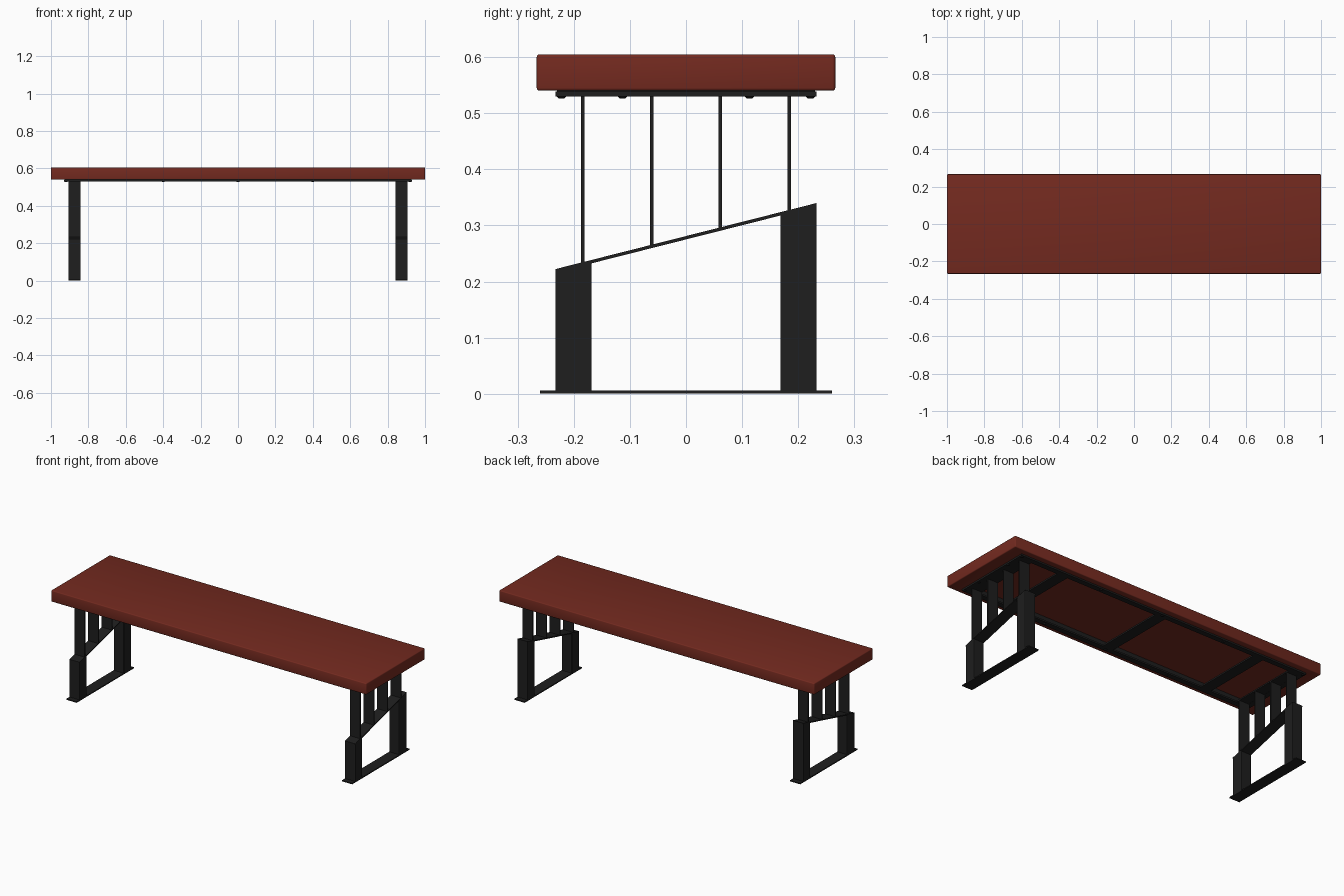
import bpy
import bmesh
import math

if "Cube" in bpy.data.objects:
    bpy.data.objects.remove(bpy.data.objects["Cube"])


def material(name, color):
    m = bpy.data.materials.new(name)
    m.diffuse_color = (*color, 1.0)
    m.use_nodes = True
    m.node_tree.nodes["Principled BSDF"].inputs["Base Color"].default_value = m.diffuse_color
    return m


RED = material("red brown wood", (0.174, 0.023, 0.014))
BLACK = material("black metal", (0.013, 0.013, 0.013))


def finish(name, bm, mat):
    bmesh.ops.recalc_face_normals(bm, faces=bm.faces)
    me = bpy.data.meshes.new(name)
    bm.to_mesh(me)
    bm.free()
    me.materials.append(mat)
    ob = bpy.data.objects.new(name, me)
    bpy.context.collection.objects.link(ob)
    return ob


def prism(name, profile, x0, x1, mat=BLACK, bevel=0.0):
    """Extrude a (y, z) profile from x0 to x1."""
    bm = bmesh.new()
    face = bm.faces.new([bm.verts.new((x0, y, z)) for y, z in profile])
    new = bmesh.ops.extrude_face_region(bm, geom=[face])["geom"]
    verts = [v for v in new if isinstance(v, bmesh.types.BMVert)]
    bmesh.ops.translate(bm, verts=verts, vec=(x1 - x0, 0, 0))
    if bevel:
        # round only the vertical corners
        edges = [e for e in bm.edges if abs(e.verts[0].co.y - e.verts[1].co.y) < 1e-5
                 and abs(e.verts[0].co.x - e.verts[1].co.x) < 1e-5]
        bmesh.ops.bevel(bm, geom=edges, offset=bevel, segments=3, profile=0.5, affect='EDGES')
    return finish(name, bm, mat)


def box(name, x0, x1, y0, y1, z0, z1, mat=BLACK, bevel=0.0):
    return prism(name, [(y0, z0), (y1, z0), (y1, z1), (y0, z1)], x0, x1, mat, bevel)


def bolt(name, x, y, z, r=0.009, h=0.004):
    # low dome hanging below the frame
    bm = bmesh.new()
    bmesh.ops.create_cone(bm, cap_ends=True, segments=16, radius1=r * 0.5, radius2=r, depth=h)
    bmesh.ops.translate(bm, verts=bm.verts, vec=(x, y, z - h / 2))
    return finish(name, bm, BLACK)


# seat slab, hollowed from below, with softened outer edges
CEIL = 0.575          # underside of the seat top inside the hollow
HX, HY = 0.93, 0.233  # outer size of the frame
bm = bmesh.new()
bmesh.ops.create_cube(bm, size=1.0)
for v in bm.verts:
    v.co = (v.co.x * 2, v.co.y * 0.532, 0.5725 + v.co.z * 0.065)
bmesh.ops.bevel(bm, geom=bm.edges[:], offset=0.005, segments=3, profile=0.5, affect='EDGES')
bottom = min(bm.faces, key=lambda f: f.calc_center_median().z)
bmesh.ops.inset_region(bm, faces=[bottom], thickness=0.02)
for v in bottom.verts:
    v.co.x = math.copysign(HX - 0.002, v.co.x)
    v.co.y = math.copysign(HY - 0.002, v.co.y)
new = bmesh.ops.extrude_face_region(bm, geom=[bottom])["geom"]
for v in new:
    if isinstance(v, bmesh.types.BMVert):
        v.co.z = CEIL
bmesh.ops.delete(bm, geom=[bottom], context='FACES_ONLY')
seat = finish("seat", bm, RED)
bpy.context.view_layer.objects.active = seat
seat.select_set(True)
bpy.ops.object.shade_smooth_by_angle(angle=math.radians(40))
seat.select_set(False)

# angle iron ring around the hollow: flat flange below, upright flange inside
Z0, Z1 = 0.530, 0.539
W, T = 0.030, 0.006
for label, s in (("front", -1), ("back", 1)):
    box(label + "_rail", -HX, HX, *sorted((s * HY, s * (HY - W))), Z0, Z1)
    box(label + "_rail_flange", -HX + 0.003, HX - 0.003,
        *sorted((s * (HY - 0.003), s * (HY - 0.003 - T))), Z1, CEIL)
    for x in (-0.4, 0.0, 0.4):
        bolt(label + "_rail_bolt", x, s * 0.222, Z0)
for label, s in (("left", -1), ("right", 1)):
    box(label + "_end_rail", *sorted((s * HX, s * (HX - W))), -HY + W, HY - W, Z0, Z1)
    box(label + "_end_flange", *sorted((s * (HX - 0.003), s * (HX - 0.003 - T))),
        -HY + 0.009, HY - 0.009, Z1, CEIL)
    for y in (-0.222, -0.113, 0.113, 0.222):
        bolt(label + "_end_bolt", s * 0.92, y, Z0)

# flat bars across the frame
for i, x in enumerate((-0.64, 0.0, 0.64)):
    box(f"cross_bar_{i}", x - 0.0325, x + 0.0325, -HY + W, HY - W, Z0, Z1)


def slope(y):
    """Height of the slanted top of the leg."""
    return 0.281 + 0.253 * y


# two identical leg frames
BAR = 0.065
for label, s in (("left", -1), ("right", 1)):
    x0, x1 = s * 0.874 - BAR / 2, s * 0.874 + BAR / 2
    box(label + "_mount_bar", x0, x1, -HY + W, HY - W, Z0 + 0.001, Z1)
    box(label + "_foot_plate", x0, x1, -0.26, 0.26, 0, T)
    prism(label + "_slanted_plate",
          [(-HY, slope(-HY) - T), (HY, slope(HY) - T), (HY, slope(HY)), (-HY, slope(-HY))], x0, x1)
    for part, a, b in (("front", -HY, -HY + BAR), ("back", HY - BAR, HY)):
        prism(f"{label}_{part}_post",
              [(a, T), (b, T), (b, slope(b) - T / 2), (a, slope(a) - T / 2)], x0, x1, bevel=0.003)
    for i, y in enumerate((-0.184, -0.061, 0.061, 0.184)):
        a, b = y - T / 2, y + T / 2
        prism(f"{label}_upright_{i}",
              [(a, slope(a) - T / 2), (b, slope(b) - T / 2), (b, Z0 + 0.002), (a, Z0 + 0.002)], x0, x1)
